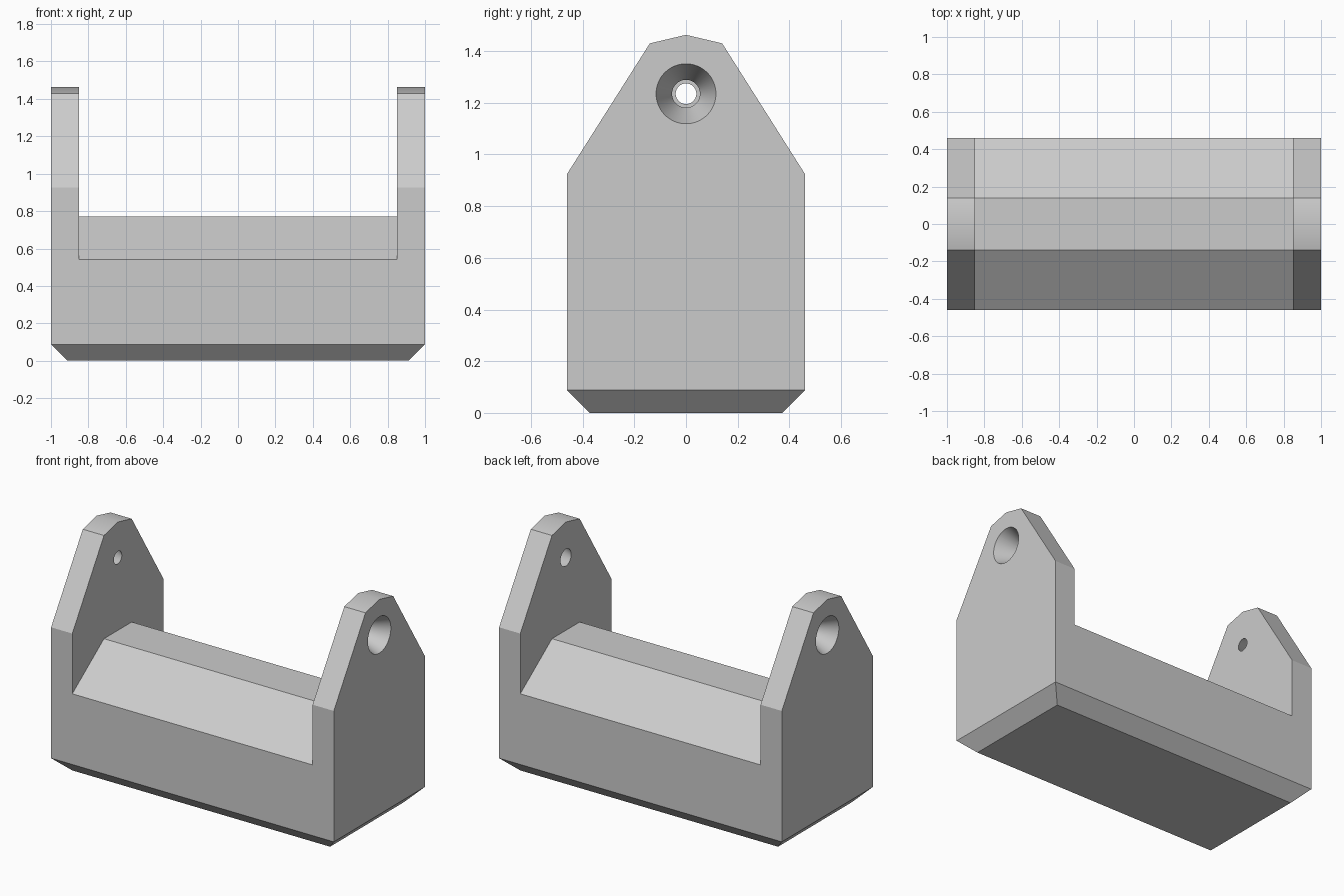
import bpy, bmesh, math
from mathutils import Matrix

cube = bpy.data.objects.get("Cube")
if cube:
    bpy.data.objects.remove(cube, do_unlink=True)

grey = bpy.data.materials.new("plain grey")
grey.use_nodes = True
grey.diffuse_color = (0.6, 0.6, 0.6, 1)
grey.node_tree.nodes["Principled BSDF"].inputs["Base Color"].default_value = (0.6, 0.6, 0.6, 1)

DEPTH, WALL_X, HOLE_Z = 0.46, 0.85, 1.235
CHAMFER = 0.088


def add_object(name, bm):
    bmesh.ops.recalc_face_normals(bm, faces=bm.faces)
    mesh = bpy.data.meshes.new(name)
    bm.to_mesh(mesh)
    bm.free()
    mesh.materials.append(grey)
    ob = bpy.data.objects.new(name, mesh)
    bpy.context.collection.objects.link(ob)
    return ob


def prism(half_profile, half_length):
    """Mirror a (y, z) half profile about y = 0 and extrude it along x."""
    points = half_profile + [(-y, z) for y, z in reversed(half_profile) if y > 0]
    bm = bmesh.new()
    face = bm.faces.new([bm.verts.new((-half_length, y, z)) for y, z in points])
    new = bmesh.ops.extrude_face_region(bm, geom=[face])["geom"]
    moved = [v for v in new if isinstance(v, bmesh.types.BMVert)]
    bmesh.ops.translate(bm, verts=moved, vec=(2 * half_length, 0, 0))
    return bm


# Cradle body: end wall outline through the whole length, chamfered underneath
bm = prism([(DEPTH, 0), (DEPTH, 0.925), (0.14, 1.43), (0, 1.463)], 1)
base_edges = [e for e in bm.edges if all(v.co.z < 0.001 for v in e.verts)]
bmesh.ops.bevel(bm, geom=base_edges, offset=CHAMFER, segments=1, affect='EDGES')
body = add_object("cradle_body", bm)

# Cutter that leaves the flat-topped ridge between the end walls
slope = (0.77 - 0.54) / (DEPTH - 0.14)
low = 0.54 - 0.1 * slope
cutters = [add_object("ridge_cutter", prism(
    [(0.14, 0.77), (DEPTH + 0.1, low), (DEPTH + 0.1, 1.7)], WALL_X))]

# Tapered pivot holes, narrowing inwards, with different inner sizes
for side, inner in ((1, 0.054), (-1, 0.04)):
    wall = 1 - WALL_X
    extra = 0.02
    taper = (0.116 - inner) / wall * extra
    bm = bmesh.new()
    bmesh.ops.create_cone(bm, cap_ends=True, segments=64,
                          radius1=inner - taper, radius2=0.116 + taper,
                          depth=wall + 2 * extra)
    bm.transform(Matrix.Translation((side * (1 + WALL_X) / 2, 0, HOLE_Z))
                 @ Matrix.Rotation(side * math.pi / 2, 4, 'Y'))
    cutters.append(add_object("pivot_hole_cutter", bm))

for cutter in cutters:
    cutter.hide_render = True
    mod = body.modifiers.new("cut", 'BOOLEAN')
    mod.operation = 'DIFFERENCE'
    mod.solver = 'EXACT'
    mod.object = cutter

# Apply the cuts and drop the helpers
bpy.context.view_layer.update()
cut_mesh = bpy.data.meshes.new_from_object(
    body.evaluated_get(bpy.context.evaluated_depsgraph_get()))
body.modifiers.clear()
body.data = cut_mesh
cut_mesh.materials.clear()
cut_mesh.materials.append(grey)
for poly in cut_mesh.polygons:
    poly.material_index = 0
for cutter in cutters:
    bpy.data.objects.remove(cutter, do_unlink=True)

bpy.ops.object.select_all(action='DESELECT')
body.select_set(True)
bpy.context.view_layer.objects.active = body
bpy.ops.object.shade_smooth_by_angle(angle=math.radians(30))
